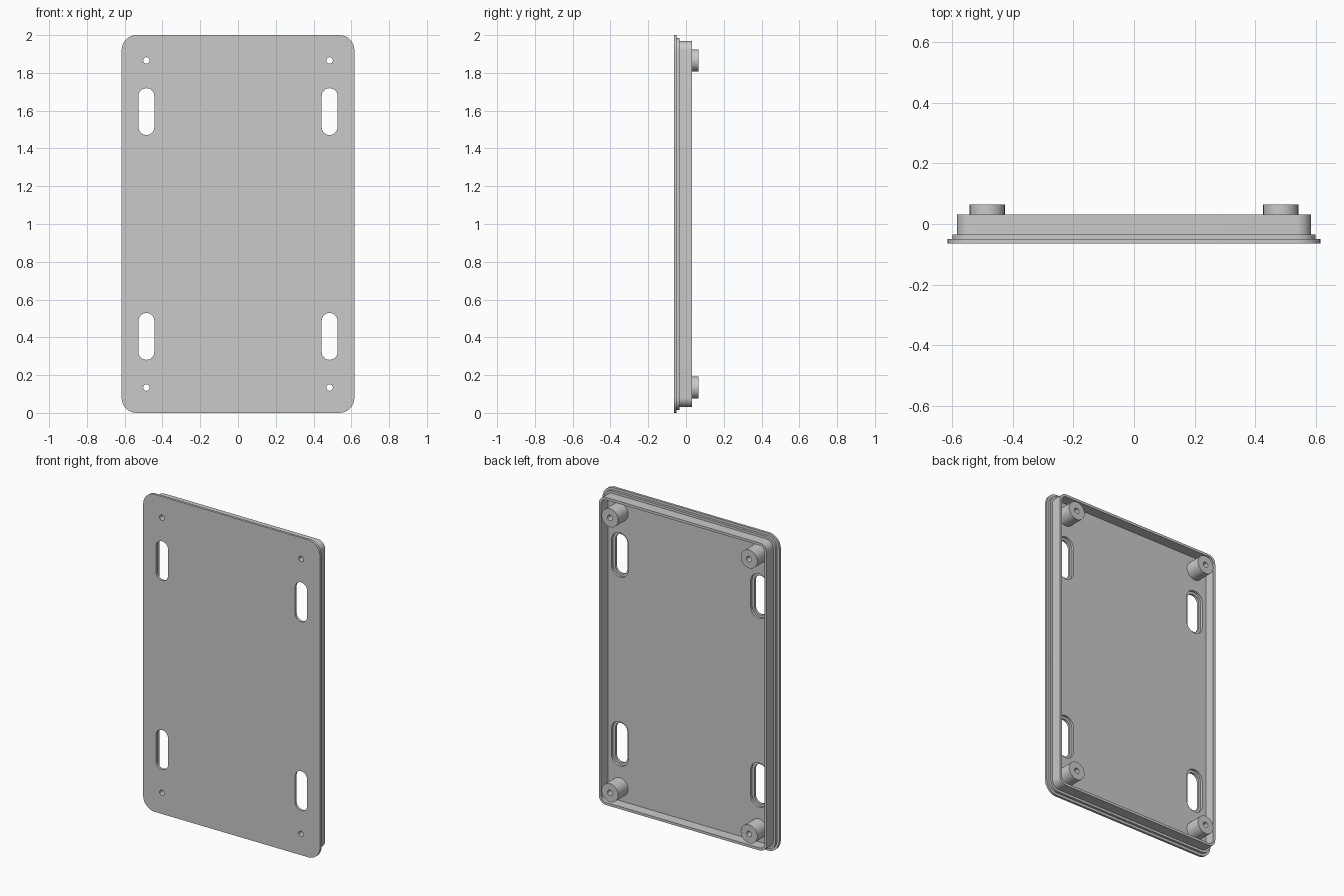
import bpy, bmesh
from math import sin, cos, pi, radians
from mathutils import Matrix

cube = bpy.data.objects.get("Cube")
if cube:
    bpy.data.objects.remove(cube, do_unlink=True)

grey = bpy.data.materials.new("light grey plastic")
grey.use_nodes = True
grey.diffuse_color = (0.59, 0.59, 0.59, 1)
grey.node_tree.nodes["Principled BSDF"].inputs["Base Color"].default_value = grey.diffuse_color

MID_Z = 1.0


def rounded(cx, cz, hw, hh, r, steps=8):
    """Outline of a rounded rectangle; r = hw = hh gives a circle."""
    pts = []
    for q, (sx, sz) in enumerate([(1, 1), (-1, 1), (-1, -1), (1, -1)]):
        for i in range(steps + 1):
            a = (q + i / steps) * pi / 2
            pts.append((cx + sx * (hw - r) + r * cos(a), cz + sz * (hh - r) + r * sin(a)))
    return [p for i, p in enumerate(pts)
            if (p[0] - pts[i - 1][0]) ** 2 + (p[1] - pts[i - 1][1]) ** 2 > 1e-10]


def circle(cx, cz, r):
    return rounded(cx, cz, r, r, r)


def slab(name, outlines, y0, y1):
    """Extrude nested outlines (inner ones become holes) from y0 to y1."""
    curve = bpy.data.curves.new(name, 'CURVE')
    curve.dimensions = '2D'
    curve.fill_mode = 'BOTH'
    curve.extrude = (y1 - y0) / 2
    for pts in outlines:
        spline = curve.splines.new('POLY')
        spline.points.add(len(pts) - 1)
        for point, (x, z) in zip(spline.points, pts):
            point.co = (x, z, 0, 1)
        spline.use_cyclic_u = True
    ob = bpy.data.objects.new(name, curve)
    bpy.context.collection.objects.link(ob)
    bpy.ops.object.select_all(action='DESELECT')
    ob.select_set(True)
    bpy.context.view_layer.objects.active = ob
    bpy.ops.object.convert(target='MESH')
    ob = bpy.context.object
    ob.name = name
    # stand the slab upright and clean the mesh
    bm = bmesh.new()
    bm.from_mesh(ob.data)
    bmesh.ops.remove_doubles(bm, verts=bm.verts, dist=1e-5)
    bm.transform(Matrix.Translation((0, (y0 + y1) / 2, 0)) @ Matrix.Rotation(pi / 2, 4, 'X'))
    bmesh.ops.recalc_face_normals(bm, faces=bm.faces)
    bm.to_mesh(ob.data)
    bm.free()
    ob.data.materials.clear()
    ob.data.materials.append(grey)
    bpy.ops.object.shade_smooth_by_angle(angle=radians(30))


# Positions shared by the four corners
corners = [(sx, sz) for sx in (-1, 1) for sz in (-1, 1)]
posts = [(sx * 0.485, MID_Z + sz * 0.866) for sx, sz in corners]
slots = [(sx * 0.485, MID_Z + sz * 0.595) for sx, sz in corners]
HOLE = 0.017


def openings(grow):
    return ([rounded(x, z, 0.042 + grow, 0.124 + grow, 0.042 + grow) for x, z in slots]
            + [circle(x, z, HOLE) for x, z in posts])


def body(inset):
    return rounded(0, MID_Z, 0.616 - inset, 1.0 - inset, 0.08 - inset)


# Face plate, stepped backing with wider slots, and the thin rim wall
slab("face_plate", [body(0)] + openings(0), -0.064, -0.049)
slab("backing_step", [body(0.016)] + openings(0.016), -0.049, -0.034)
slab("rim_wall", [body(0.031), body(0.047)], -0.034, 0.032)

# Hollow screw posts
for (sx, sz), (x, z) in zip(corners, posts):
    name = ("upper" if sz > 0 else "lower") + ("_left" if sx > 0 else "_right") + "_screw_post"
    slab(name, [circle(x, z, 0.058), circle(x, z, HOLE)], -0.034, 0.065)
